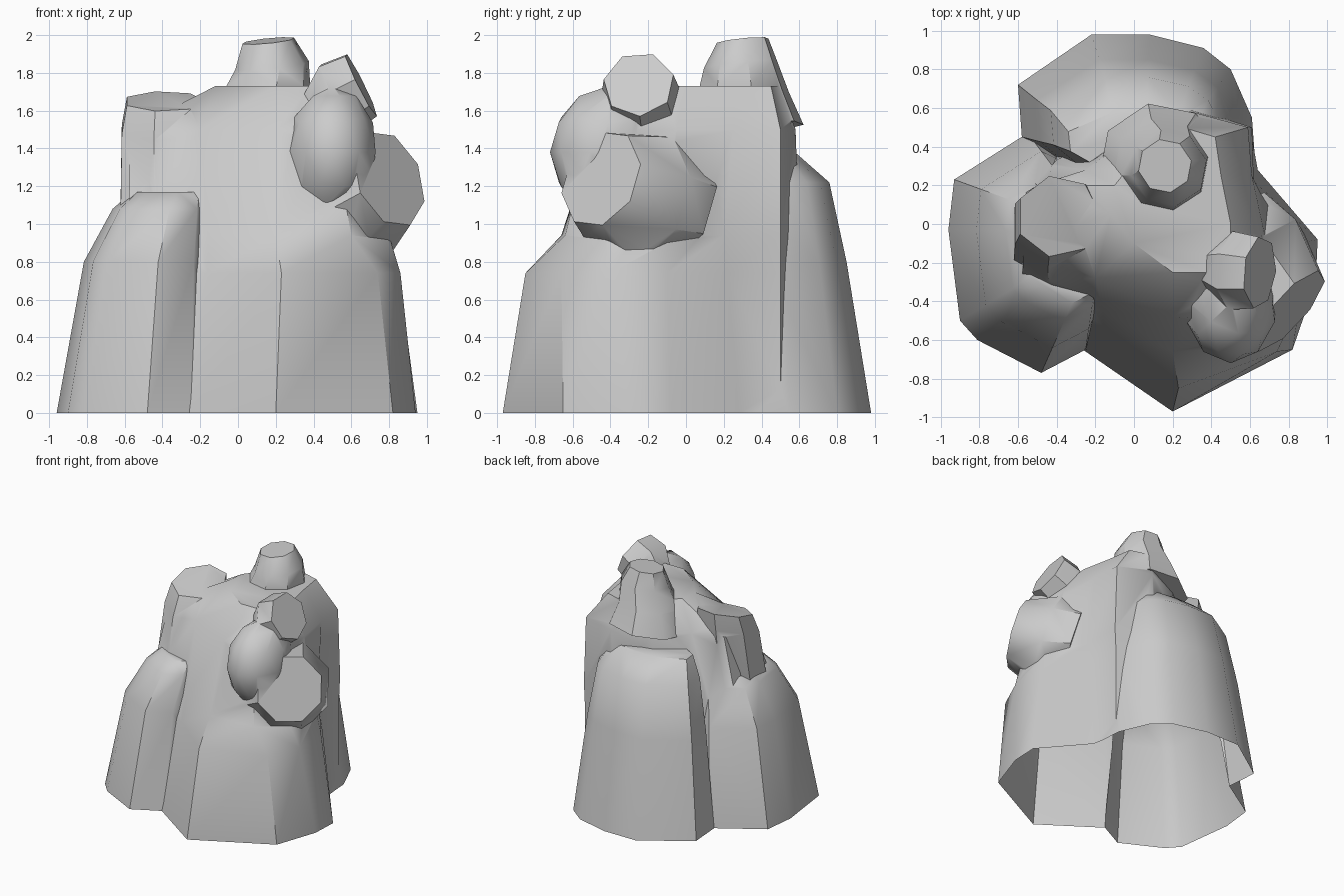
import bpy
import bmesh
from math import cos, sin, pi, radians
from mathutils import Vector, Matrix

cube = bpy.data.objects.get("Cube")
if cube:
    bpy.data.objects.remove(cube, do_unlink=True)

stone = bpy.data.materials.new("grey stone")
stone.use_nodes = True
stone.diffuse_color = (.6, .6, .6, 1)
stone.node_tree.nodes["Principled BSDF"].inputs["Base Color"].default_value = stone.diffuse_color


def make_object(name, bm):
    bmesh.ops.recalc_face_normals(bm, faces=bm.faces[:])
    mesh = bpy.data.meshes.new(name)
    bm.to_mesh(mesh)
    bm.free()
    mesh.materials.append(stone)
    obj = bpy.data.objects.new(name, mesh)
    bpy.context.collection.objects.link(obj)
    return obj


def loft(name, rings):
    """Closed skin over rings that all have the same number of points."""
    bm = bmesh.new()
    loops = [[bm.verts.new(point) for point in ring] for ring in rings]
    count = len(loops[0])
    for lower, upper in zip(loops, loops[1:]):
        for i in range(count):
            j = (i + 1) % count
            bm.faces.new((lower[i], lower[j], upper[j], upper[i]))
    bm.faces.new(loops[0][::-1])
    bm.faces.new(loops[-1])
    return make_object(name, bm)


def buttress(name, outline, center, levels, depth):
    """Footprint shrinking towards a center as it rises."""
    cx, cy = center
    rings = [[(x, y, -depth) for x, y in outline]]
    for z, sx, sy in levels:
        rings.append([(cx + (x - cx) * sx, cy + (y - cy) * sy, z) for x, y in outline])
    return loft(name, rings)


def stub(name, sections, normal, sides, turn=0):
    """Blunt knob: polygon sections (center, radius) ending in a flat cap."""
    rotation = Vector(normal).to_track_quat('Z', 'Y')
    rings = []
    for center, radius in sections:
        ring = []
        for i in range(sides):
            angle = 2 * pi * i / sides + turn
            offset = Vector((cos(angle), sin(angle), 0)) * radius
            ring.append(Vector(center) + rotation @ offset)
        rings.append(ring)
    return loft(name, rings)


# Central mass, widest at the foot with a ledge at the front
foot = [(.2, -.97), (.82, -.65), (.94, -.3), (.95, -.08), (.64, .28), (.6, .5),
        (.3, .6), (-.1, .55), (-.4, .35), (-.57, .1), (-.6, -.4), (-.25, -.66)]
ledge = [(.23, -.85), (.74, -.66), (.86, -.4), (.85, -.1), (.62, .22), (.6, .5),
         (.3, .6), (-.1, .5), (-.4, .35), (-.58, .15), (-.58, -.4), (-.16, -.53)]
waist = [(.2, -.66), (.6, -.64), (.8, -.4), (.8, -.1), (.62, .2), (.61, .5),
         (.3, .6), (-.1, .5), (-.4, .33), (-.58, .15), (-.58, -.34), (-.16, -.45)]
shoulder = [(.2, -.48), (.5, -.5), (.68, -.3), (.66, -.05), (.61, .25), (.59, .5),
            (.3, .58), (0, .46), (-.25, .28), (-.5, .2), (-.57, -.1), (-.2, -.28)]
crown = [(.2, -.25), (.45, -.25), (.5, -.15), (.5, 0), (.45, .25), (.42, .45),
         (.25, .5), (.05, .45), (-.02, .3), (-.1, .2), (-.12, .05), (0, -.1)]
body_rings = [(foot, -.3), (foot, 0), (ledge, .74), (waist, .94), (shoulder, 1.5), (crown, 1.73)]
body = loft("rock", [[(x, y, z) for x, y in ring] for ring, z in body_rings])

# Lower buttresses leaning on the sides
west = buttress(
    "west_buttress",
    [(-.25, -.65), (-.1, -.3), (-.2, .3), (-.55, .47), (-.93, .23),
     (-.96, -.03), (-.9, -.5), (-.81, -.6), (-.48, -.77)],
    (-.16, -.05),
    [(0, 1, 1), (.8, .82, .82), (1.08, .63, .63), (1.17, .5, .5)], .1)
back = buttress(
    "back_buttress",
    [(.63, .28), (.61, .55), (.5, .8), (.36, .91), (.08, .98),
     (-.22, .98), (-.6, .72), (-.58, .45), (-.3, .2), (.3, .2)],
    (.05, .33),
    [(0, 1, 1), (.8, .85, .8), (1.22, .74, .66), (1.38, .6, .38)], .2)

# Blunt knobs on top and at the sides
west_knob = stub(
    "west_knob",
    [((-.38, -.1, 1), .27), ((-.39, 0, 1.5), .25), ((-.39, .04, 1.65), .22)],
    (0, -.25, 1), 7)
summit = stub(
    "summit_knob",
    [((.14, .3, 1.5), .33), ((.14, .3, 1.68), .25), ((.18, .29, 1.84), .2), ((.16, .3, 1.97), .14)],
    (-.1, -.1, 1), 8, .2)
east_knob = stub(
    "east_knob",
    [((.4, -.22, 1.56), .14), ((.52, -.24, 1.67), .21), ((.65, -.25, 1.74), .19)],
    (1, -.1, .5), 7, .3)
side_stub = stub(
    "side_stub",
    [((.48, -.1, 1.1), .34), ((.62, -.27, 1.14), .38), ((.8, -.45, 1.24), .27)],
    (.7, -.62, .3), 8, .3)

# Rounded boulder bulging from the front
bm = bmesh.new()
bmesh.ops.create_icosphere(bm, subdivisions=2, radius=1,
                           matrix=Matrix.LocRotScale((.5, -.41, 1.38), None, (.24, .31, .35)))
boulder = make_object("front_boulder", bm)

# Fuse everything into one outer skin
parts = [west, back, west_knob, summit, east_knob, side_stub, boulder]
for part in parts:
    union = body.modifiers.new(part.name, 'BOOLEAN')
    union.operation = 'UNION'
    union.solver = 'EXACT'
    union.object = part
depsgraph = bpy.context.evaluated_depsgraph_get()
bm = bmesh.new()
bm.from_mesh(bpy.data.meshes.new_from_object(body.evaluated_get(depsgraph)))
body.modifiers.clear()
for part in parts:
    bpy.data.objects.remove(part, do_unlink=True)

# Open, level underside
bmesh.ops.bisect_plane(bm, geom=bm.verts[:] + bm.edges[:] + bm.faces[:],
                       plane_co=(0, 0, 0), plane_no=(0, 0, 1), clear_inner=True)
bm.to_mesh(body.data)
bm.free()

bpy.ops.object.select_all(action='DESELECT')
body.select_set(True)
bpy.context.view_layer.objects.active = body
bpy.ops.object.shade_smooth_by_angle(angle=radians(42))
